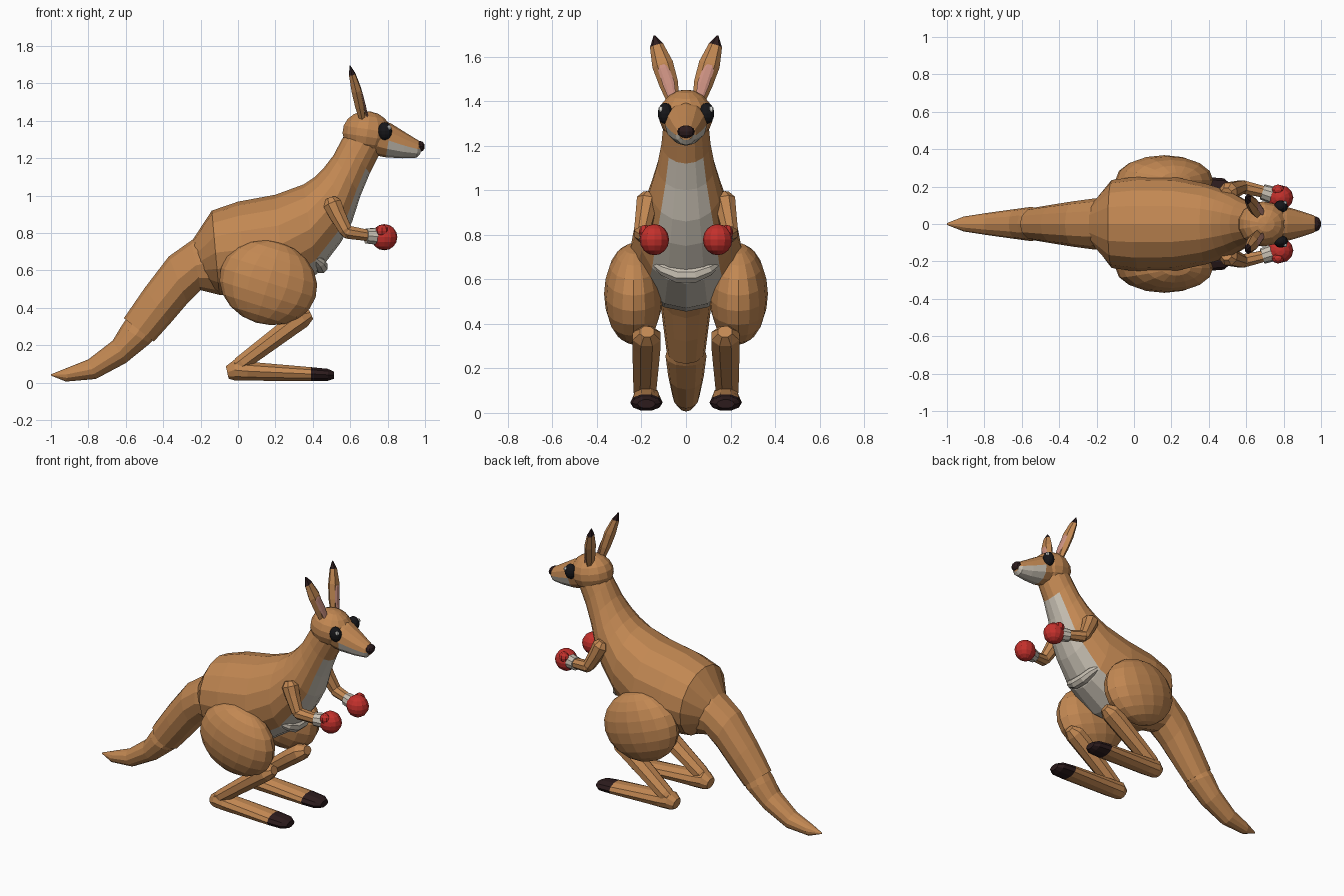
import bpy, bmesh, math
from mathutils import Vector, Matrix


def colour(name, r, g, b):
    m = bpy.data.materials.new(name)
    m.diffuse_color = (r, g, b, 1)
    return m


FUR = colour("tan fur", 0.54, 0.245, 0.085)
CREAM = colour("cream fur", 0.58, 0.53, 0.45)
DARK = colour("dark brown", 0.025, 0.011, 0.012)
RED = colour("glove red", 0.55, 0.03, 0.025)
PINK = colour("ear pink", 0.60, 0.28, 0.22)
BLACK = colour("eye black", 0.008, 0.008, 0.01)
WHITE = colour("eye glint", 0.75, 0.75, 0.72)


def finish(name, bm, mats):
    bmesh.ops.recalc_face_normals(bm, faces=bm.faces)
    me = bpy.data.meshes.new(name)
    bm.to_mesh(me)
    bm.free()
    for m in mats:
        me.materials.append(m)
    ob = bpy.data.objects.new(name, me)
    bpy.context.collection.objects.link(ob)
    return ob


def loft(name, rings, mats, sides=12, rule=None, turn=0.0):
    """Skin rings of (centre, axis_a, axis_b); rule(ring, side, centre) picks the slot."""
    bm = bmesh.new()
    loops = []
    for c, a, b in rings:
        angles = [math.tau * (i + turn) / sides for i in range(sides)]
        loops.append([bm.verts.new(c + a * math.cos(t) + b * math.sin(t)) for t in angles])
    for j in range(len(loops) - 1):
        for i in range(sides):
            k = (i + 1) % sides
            f = bm.faces.new((loops[j][i], loops[j][k], loops[j + 1][k], loops[j + 1][i]))
            if rule:
                f.material_index = rule(j, i, f.calc_center_median())
    for n, loop in ((0, loops[0]), (len(loops) - 2, loops[-1])):
        f = bm.faces.new(loop)
        if rule:
            f.material_index = rule(n, 0, f.calc_center_median())
    return finish(name, bm, mats)


def section(xt, zt, xb, zb, w, y=0.0):
    """Ring given by its top point, bottom point and half width."""
    top, bottom = Vector((xt, y, zt)), Vector((xb, y, zb))
    return (top + bottom) / 2, (top - bottom) / 2, Vector((0, w, 0))


def tube(name, pts, mats, sides=8, flat=1.0, across=(0, 1, 0), rule=None, turn=0.5):
    """Limb through (x, y, z, r); flat scales the thickness at right angles to across."""
    p = [Vector(q[:3]) for q in pts]
    rings = []
    for i, q in enumerate(pts):
        d = (p[min(i + 1, len(p) - 1)] - p[max(i - 1, 0)]).normalized()
        a = Vector(across)
        a = (a - d * a.dot(d)).normalized()
        rings.append((p[i], d.cross(a) * q[3] * flat, a * q[3]))
    return loft(name, rings, mats, sides, rule, turn)


def ball(name, c, r, mat, seg=12, rows=8, tilt=0.0, axis='Y'):
    bm = bmesh.new()
    bmesh.ops.create_uvsphere(bm, u_segments=seg, v_segments=rows, radius=1)
    m = Matrix.Translation(c) @ Matrix.Rotation(tilt, 4, axis) @ Matrix.Diagonal((*r, 1))
    bm.transform(m)
    return finish(name, bm, [mat])


# Torso and neck, with a cream strip down the chest and belly
torso = [(-0.245, 0.76, -0.17, 0.53, 0.12), (-0.14, 0.92, -0.10, 0.47, 0.235),
         (0.0, 0.968, 0.05, 0.455, 0.255), (0.2, 1.005, 0.25, 0.47, 0.25),
         (0.35, 1.06, 0.42, 0.58, 0.215), (0.41, 1.10, 0.55, 0.75, 0.185),
         (0.46, 1.15, 0.61, 0.86, 0.16), (0.51, 1.215, 0.655, 1.0, 0.13),
         (0.555, 1.30, 0.705, 1.12, 0.11), (0.61, 1.39, 0.76, 1.23, 0.10)]
loft("torso", [section(*s) for s in torso], [FUR, CREAM], 16,
     lambda j, i, c: int(6 <= i <= 9 and 2 <= j <= 7))

# Pouch lip
tube("pouch", [(0.40, -0.15, 0.675, 0.012), (0.435, -0.10, 0.645, 0.03), (0.445, -0.04, 0.62, 0.037),
               (0.445, 0.04, 0.62, 0.037), (0.435, 0.10, 0.645, 0.03), (0.40, 0.15, 0.675, 0.012)],
     [CREAM], 8, 1.0, (0, 0, 1))

# Tail in two parts
upper = [(-0.17, 0.82, -0.10, 0.47, 0.135), (-0.25, 0.76, -0.20, 0.495, 0.135),
         (-0.37, 0.675, -0.27, 0.425, 0.122), (-0.50, 0.505, -0.36, 0.32, 0.105),
         (-0.61, 0.345, -0.45, 0.22, 0.088)]
lower = [(-0.585, 0.36, -0.44, 0.245, 0.08), (-0.625, 0.30, -0.47, 0.21, 0.092),
         (-0.67, 0.225, -0.60, 0.105, 0.08), (-0.80, 0.125, -0.76, 0.02, 0.06),
         (-0.90, 0.085, -0.92, 0.006, 0.04), (-1.0, 0.045, -1.0, 0.038, 0.005)]
loft("upper_tail", [section(*s) for s in upper], [FUR], 12)
loft("lower_tail", [section(*s) for s in lower], [FUR], 12)

# Head, muzzle with cream lower jaw, nose
ball("head", (0.69, 0, 1.335), (0.135, 0.122, 0.117), FUR, 14, 9, 0.15)
muzzle = [(0.71, 1.43, 0.71, 1.22, 0.10), (0.82, 1.385, 0.79, 1.205, 0.095),
          (0.90, 1.335, 0.88, 1.20, 0.07), (0.965, 1.295, 0.955, 1.203, 0.047),
          (0.985, 1.275, 0.975, 1.225, 0.03)]
loft("muzzle", [section(*s) for s in muzzle], [FUR, CREAM], 12,
     lambda j, i, c: int(3 <= i <= 8 and c.x > 0.76))
ball("nose", (0.974, 0, 1.263), (0.026, 0.04, 0.029), DARK, 10, 6)

for s, side in ((1, "left"), (-1, "right")):
    # Eyes
    ball("eye_" + side, (0.785, s * 0.093, 1.345), (0.038, 0.034, 0.048), BLACK, 12, 8)
    ball("eye_glint_" + side, (0.808, s * 0.113, 1.364), (0.012, 0.012, 0.014), WHITE, 6, 5)

    # Ears: dark tips and pink lining
    tube("ear_" + side,
         [(0.665, s * 0.06, 1.41, 0.030), (0.65, s * 0.078, 1.48, 0.043),
          (0.633, s * 0.105, 1.565, 0.048), (0.61, s * 0.132, 1.65, 0.031),
          (0.598, s * 0.142, 1.695, 0.004)],
         [FUR, DARK], 6, 0.62, (0, 1, -0.3 * s), lambda j, i, c: int(c.z > 1.65))
    tube("ear_lining_" + side,
         [(0.691, s * 0.064, 1.425, 0.019), (0.677, s * 0.078, 1.48, 0.027),
          (0.659, s * 0.103, 1.55, 0.025), (0.634, s * 0.127, 1.625, 0.003)],
         [PINK], 6, 0.25, (0, 1, -0.3 * s))

    # Arms
    tube("upper_arm_" + side,
         [(0.495, s * 0.165, 0.985, 0.03), (0.505, s * 0.172, 0.955, 0.053),
          (0.53, s * 0.182, 0.90, 0.047), (0.575, s * 0.198, 0.815, 0.038),
          (0.59, s * 0.2, 0.785, 0.025)], [FUR])
    tube("forearm_" + side,
         [(0.555, s * 0.2, 0.815, 0.022), (0.585, s * 0.197, 0.805, 0.038),
          (0.71, s * 0.168, 0.785, 0.032)], [FUR])

    # Boxing gloves with cuffs
    tube("glove_cuff_" + side,
         [(0.685, s * 0.172, 0.785, 0.042), (0.745, s * 0.153, 0.782, 0.047)], [CREAM], 10)
    ball("glove_" + side, (0.782, s * 0.142, 0.778), (0.07, 0.066, 0.07), RED, 12, 8)
    ball("glove_thumb_" + side, (0.77, s * 0.182, 0.812), (0.035, 0.03, 0.033), RED, 8, 6)

    # Hind legs
    ball("thigh_" + side, (0.162, s * 0.235, 0.535), (0.265, 0.133, 0.224), FUR, 16, 10, 0.3)
    tube("shin_" + side,
         [(0.39, s * 0.175, 0.365, 0.035), (0.345, s * 0.177, 0.345, 0.068),
          (0.28, s * 0.178, 0.30, 0.068), (0.02, s * 0.185, 0.105, 0.055),
          (-0.02, s * 0.185, 0.08, 0.04)], [FUR], 8, 0.82)
    foot = [(-0.065, 0.09, -0.05, 0.02, 0.04), (-0.02, 0.125, -0.02, 0.01, 0.062),
            (0.05, 0.115, 0.05, 0.008, 0.065), (0.39, 0.085, 0.39, 0.008, 0.073),
            (0.48, 0.076, 0.48, 0.008, 0.066), (0.512, 0.06, 0.512, 0.02, 0.04)]
    loft("foot_" + side, [section(*f, s * 0.178) for f in foot], [FUR, DARK], 10,
         lambda j, i, c: int(c.x > 0.4), 0.5)
